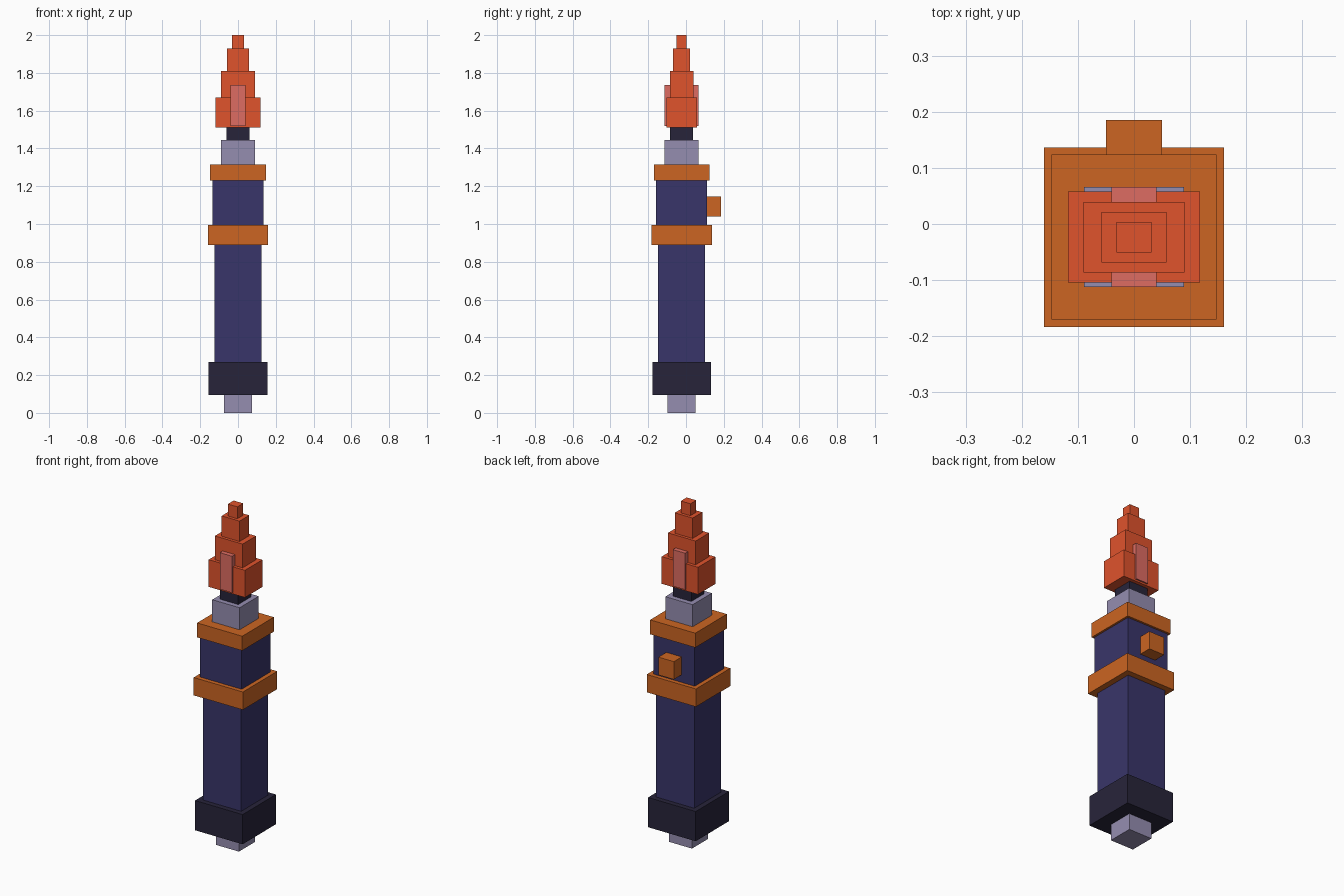
import bpy

if "Cube" in bpy.data.objects:
    bpy.data.objects.remove(bpy.data.objects["Cube"])

CY = -0.0235  # depth centre of the shaft; the side button sticks out at the back


def material(name, hex_code):
    rgb = [int(hex_code[i:i + 2], 16) / 255 for i in (0, 2, 4)]
    lin = [c / 12.92 if c <= 0.04045 else ((c + 0.055) / 1.055) ** 2.4 for c in rgb]
    m = bpy.data.materials.new(name)
    m.diffuse_color = (*lin, 1)
    m.use_nodes = True
    m.node_tree.nodes["Principled BSDF"].inputs["Base Color"].default_value = m.diffuse_color
    return m


def box(name, hx, y0, y1, z0, z1, mat):
    bpy.ops.mesh.primitive_cube_add(size=1, location=(0, (y0 + y1) / 2, (z0 + z1) / 2))
    ob = bpy.context.object
    ob.name = name
    ob.scale = (2 * hx, y1 - y0, z1 - z0)
    bpy.ops.object.transform_apply(location=False, rotation=False, scale=True)
    ob.data.materials.append(mat)
    return ob


navy = material("navy", "39356A")
dark = material("dark", "27243A")
steel = material("steel", "958DB0")
copper = material("copper", "CC6522")
red = material("red", "E0532C")
pink = material("pink", "DE6C62")

# Stacked sections: name, half width, half depth, bottom, top, material
sections = [
    ("end_stub", 0.075, 0.075, 0.0, 0.095, steel),
    ("end_cap", 0.155, 0.155, 0.095, 0.27, dark),
    ("lower_barrel", 0.125, 0.125, 0.27, 0.89, navy),
    ("lower_band", 0.16, 0.16, 0.89, 0.995, copper),
    ("upper_barrel", 0.135, 0.135, 0.995, 1.23, navy),
    ("upper_band", 0.147, 0.147, 1.23, 1.315, copper),
    ("collar", 0.089, 0.089, 1.315, 1.445, steel),
    ("neck", 0.06, 0.06, 1.445, 1.51, dark),
    ("tip_tier_1", 0.118, 0.081, 1.51, 1.67, red),
    ("tip_tier_2", 0.09, 0.0625, 1.67, 1.81, red),
    ("tip_tier_3", 0.058, 0.045, 1.81, 1.93, red),
    ("tip_tier_4", 0.031, 0.027, 1.93, 2.0, red),
]
for name, hx, hy, z0, z1, mat in sections:
    box(name, hx, CY - hy, CY + hy, z0, z1, mat)

# Pale inlay showing on the front and back of the tip
box("tip_inlay", 0.04, CY - 0.089, CY + 0.089, 1.52, 1.735, pink)

# Button on the back of the upper barrel
box("side_button", 0.05, CY + 0.13, 0.185, 1.04, 1.145, copper)
